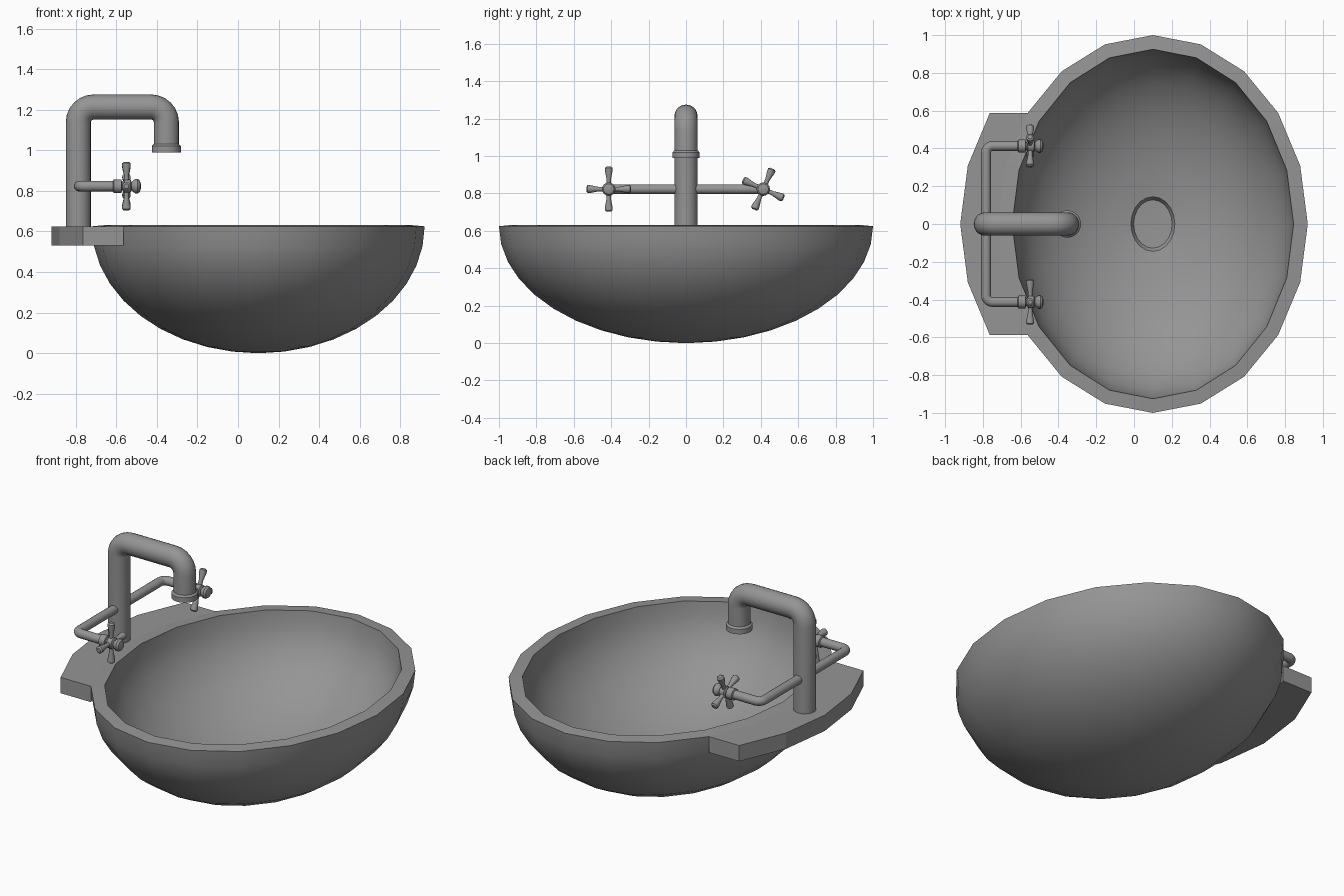
import bpy, bmesh, math
from mathutils import Vector, Matrix

if "Cube" in bpy.data.objects:
    bpy.data.objects.remove(bpy.data.objects["Cube"])

grey = bpy.data.materials.new("mid_grey")
grey.use_nodes = True
COLOUR = (0.3, 0.3, 0.3, 1)
grey.diffuse_color = COLOUR
grey.node_tree.nodes["Principled BSDF"].inputs["Base Color"].default_value = COLOUR


def finish(name, bm, smooth=True):
    bmesh.ops.recalc_face_normals(bm, faces=bm.faces)
    mesh = bpy.data.meshes.new(name)
    bm.to_mesh(mesh)
    bm.free()
    mesh.materials.append(grey)
    obj = bpy.data.objects.new(name, mesh)
    bpy.context.collection.objects.link(obj)
    if smooth:
        bpy.ops.object.select_all(action='DESELECT')
        obj.select_set(True)
        bpy.context.view_layer.objects.active = obj
        bpy.ops.object.shade_smooth_by_angle(angle=math.radians(35))
    return obj


def lathe(bm, profile, sides, matrix=Matrix()):
    """Skin elliptical rings (rx, ry, z); both ends close to a cap."""
    rings = []
    for rx, ry, z in profile:
        rings.append([bm.verts.new(matrix @ Vector((
            rx * math.cos(math.tau * i / sides),
            ry * math.sin(math.tau * i / sides), z))) for i in range(sides)])
    for a, b in zip(rings, rings[1:]):
        for i in range(sides):
            j = (i + 1) % sides
            bm.faces.new((a[i], a[j], b[j], b[i]))
    bm.faces.new(rings[0])
    bm.faces.new(rings[-1])


def rounded(points, radius, steps=6):
    """Replace each inner right-angle corner of a path with an arc."""
    pts = [Vector(p) for p in points]
    out = [pts[0]]
    for a, b, c in zip(pts, pts[1:], pts[2:]):
        u, v = (a - b).normalized(), (c - b).normalized()
        centre = b + (u + v) * radius
        for k in range(steps + 1):
            t = math.pi / 2 * k / steps
            out.append(centre - v * radius * math.cos(t) - u * radius * math.sin(t))
    return out + [pts[-1]]


def pipe(name, points, radius, bend, sides=20):
    """Sweep a circle along a rounded path."""
    path = rounded(points, bend)
    bm = bmesh.new()
    tangents = []
    for i in range(len(path)):
        lo, hi = max(i - 1, 0), min(i + 1, len(path) - 1)
        tangents.append((path[hi] - path[lo]).normalized())
    tangents[0] = (path[1] - path[0]).normalized()
    p, q = Vector(points[1]) - Vector(points[0]), Vector(points[2]) - Vector(points[1])
    side = p.cross(q).normalized()
    rings = []
    for pos, tan in zip(path, tangents):
        up = tan.cross(side)
        rings.append([bm.verts.new(pos + radius * (
            side * math.cos(math.tau * i / sides) + up * math.sin(math.tau * i / sides)))
            for i in range(sides)])
    for a, b in zip(rings, rings[1:]):
        for i in range(sides):
            j = (i + 1) % sides
            bm.faces.new((a[i], a[j], b[j], b[i]))
    bm.faces.new(rings[0])
    bm.faces.new(rings[-1])
    return finish(name, bm)


# Basin: half-ellipsoid shell with a recessed drain
CX, RX, RY, TOP = 0.1, 0.82, 1.0, 0.625
IX, IY, FLOOR, LIP = 0.745, 0.925, 0.075, 0.632
SIDES = 20
profile = []
for k in range(1, 11):
    a = math.radians(9 * k)
    profile.append((RX * math.sin(a), RY * math.sin(a), TOP * (1 - math.cos(a))))
profile.insert(0, (0.01, 0.012, 0))
for k in range(10, 0, -1):
    a = math.radians(9 * k)
    profile.append((IX * math.sin(a), IY * math.sin(a),
                    LIP - (LIP - FLOOR) * math.cos(a)))
bm = bmesh.new()
profile += [(0.102, 0.128, 0.055), (0.01, 0.012, 0.05)]
lathe(bm, profile, SIDES, Matrix.Translation((CX, 0, 0)))
finish("basin", bm)

# Tap ledge: the back of the rim outline, shifted outward
back = [math.radians(d) for d in range(144, 217, 18)]
outline = [(CX - 0.2 + RX * math.cos(a), RY * math.sin(a)) for a in back]
inner = [(CX + RX * s * math.cos(a), RY * s * math.sin(a))
         for a, s in zip(reversed(back), (1, 0.95, 0.95, 0.95, 1))]
bm = bmesh.new()
base = bm.faces.new([bm.verts.new((x, y, 0.53)) for x, y in outline + inner])
ext = bmesh.ops.extrude_face_region(bm, geom=[base])
bmesh.ops.translate(bm, vec=(0, 0, TOP - 0.53),
                    verts=[v for v in ext["geom"] if isinstance(v, bmesh.types.BMVert)])
finish("tap_ledge", bm, smooth=False)

# Spout and its end collar
PX, SX = -0.787, -0.353
pipe("spout", [(PX, 0, 0.6), (PX, 0, 1.213), (SX, 0, 1.213), (SX, 0, 1.0)], 0.062, 0.075)
bm = bmesh.new()
lathe(bm, [(0.05, 0.05, 1.0), (0.055, 0.055, 0.99), (0.072, 0.072, 0.99),
           (0.072, 0.072, 1.02), (0.062, 0.062, 1.03)], 24, Matrix.Translation((SX, 0, 0)))
finish("spout_collar", bm)

# Cross pipe feeding both handles
HY, HZ = 0.413, 0.823
pipe("cross_pipe", [(-0.6, -HY, HZ), (-0.783, -HY, HZ), (-0.783, HY, HZ), (-0.6, HY, HZ)],
     0.026, 0.035, 16)

# Handles: turned hub with four flared spokes
hub = [(0.025, -0.617), (0.034, -0.612), (0.034, -0.575), (0.022, -0.572), (0.022, -0.566),
       (0.033, -0.56), (0.033, -0.53), (0.02, -0.525), (0.03, -0.515), (0.036, -0.505),
       (0.036, -0.495), (0.028, -0.484), (0.012, -0.479)]
spoke = [(0.012, 0.02), (0.012, 0.055), (0.021, 0.1), (0.021, 0.113), (0.012, 0.12)]
for name, y, turn in (("right_handle", -HY, 0), ("left_handle", HY, -24)):
    bm = bmesh.new()
    along_x = Matrix.Translation((0, y, HZ)) @ Matrix.Rotation(math.pi / 2, 4, 'Y')
    lathe(bm, [(r, r, x) for r, x in hub], 16, along_x)
    for k in range(4):
        place = Matrix.Translation((-0.55, y, HZ)) @ Matrix.Rotation(
            math.radians(turn + 90 * k), 4, 'X')
        lathe(bm, [(r, r, z) for r, z in spoke], 12, place)
    finish(name, bm)
